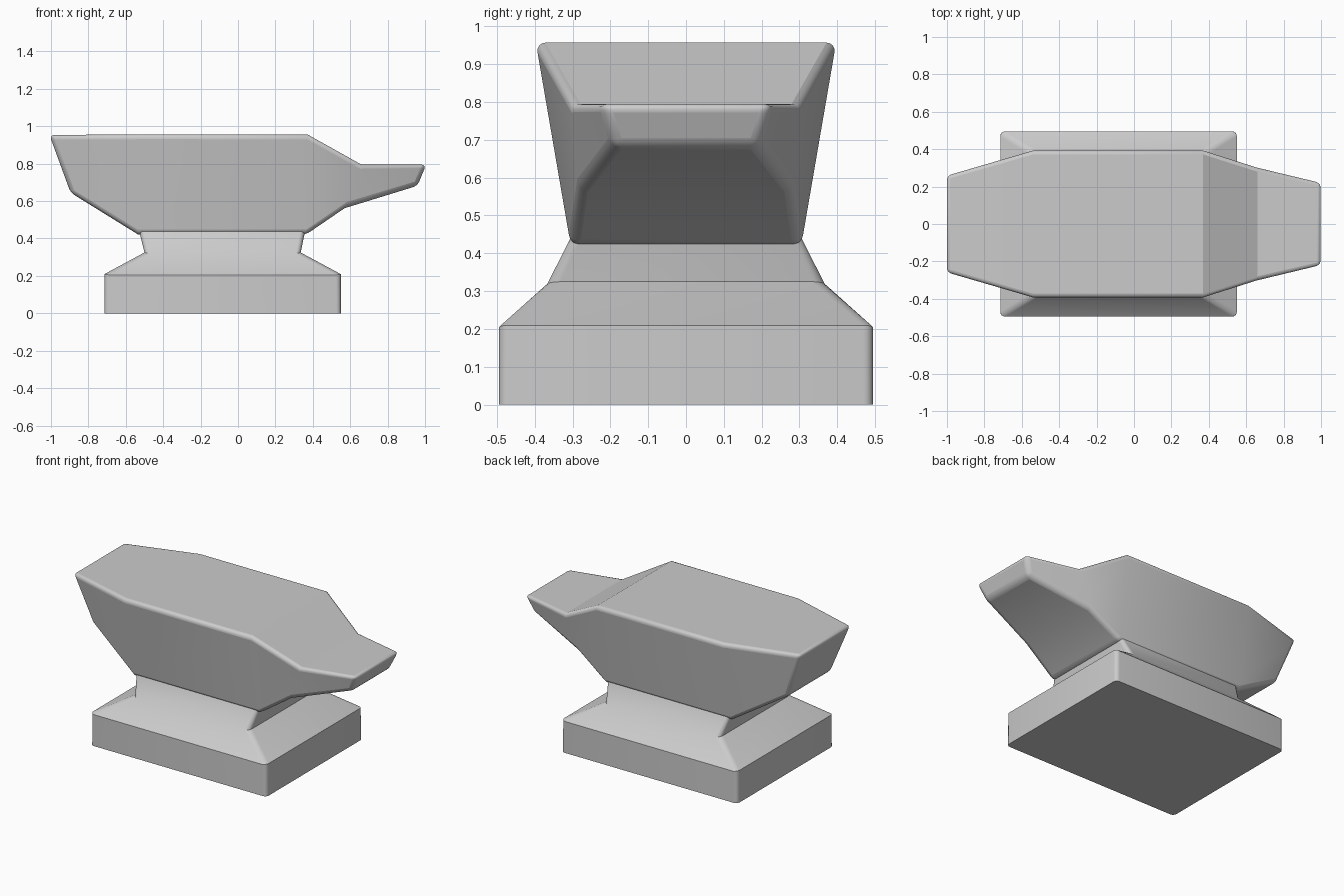
import bpy, bmesh, math

if "Cube" in bpy.data.objects:
    bpy.data.objects.remove(bpy.data.objects["Cube"])


def loft(name, rings, cap_end=True):
    """Skin a row of four-point rings into one mesh."""
    bm = bmesh.new()
    loops = [[bm.verts.new(p) for p in ring] for ring in rings]
    for a, b in zip(loops, loops[1:]):
        for i in range(4):
            j = (i + 1) % 4
            bm.faces.new((a[i], a[j], b[j], b[i]))
    bm.faces.new(loops[0])
    if cap_end:
        bm.faces.new(loops[-1])
    bmesh.ops.recalc_face_normals(bm, faces=bm.faces[:])
    if not cap_end:
        # Round only the corner edges running from ring to ring
        edges = [e for e in bm.edges
                 if abs(e.verts[0].co.z - e.verts[1].co.z) > 0.01]
        bmesh.ops.bevel(bm, geom=edges, offset=0.025, segments=4,
                        profile=0.5, affect='EDGES')
    mesh = bpy.data.meshes.new(name)
    bm.to_mesh(mesh)
    bm.free()
    obj = bpy.data.objects.new(name, mesh)
    bpy.context.collection.objects.link(obj)
    return obj


def smooth(obj, degrees):
    bpy.ops.object.select_all(action='DESELECT')
    obj.select_set(True)
    bpy.context.view_layer.objects.active = obj
    bpy.ops.object.shade_smooth_by_angle(angle=math.radians(degrees))


# Foot and pinched waist: (x min, x max, half depth, z)
levels = [(-0.715, 0.55, 0.495, 0.0), (-0.715, 0.55, 0.495, 0.21),
          (-0.50, 0.335, 0.36, 0.325), (-0.53, 0.36, 0.303, 0.445)]
base = loft("anvil_base", [[(x0, -h, z), (x1, -h, z), (x1, h, z), (x0, h, z)]
                           for x0, x1, h, z in levels], cap_end=False)
smooth(base, 25)

# Body from heel to horn: top x, z, half width, then bottom x, z, half width
stations = [(-1.008, 0.953, 0.262, -0.895, 0.645, 0.22),
            (-0.54, 0.957, 0.397, -0.535, 0.422, 0.305),
            (0.37, 0.957, 0.397, 0.365, 0.422, 0.305),
            (0.66, 0.795, 0.305, 0.57, 0.562, 0.285),
            (1.006, 0.795, 0.225, 0.96, 0.682, 0.19)]
body = loft("anvil_body", [[(tx, -th, tz), (tx, th, tz), (bx, bh, bz), (bx, -bh, bz)]
                           for tx, tz, th, bx, bz, bh in stations])
bevel = body.modifiers.new("rounded_edges", 'BEVEL')
bevel.width = 0.025
bevel.segments = 4
bevel.limit_method = 'ANGLE'
bevel.angle_limit = math.radians(34)
smooth(body, 25)
